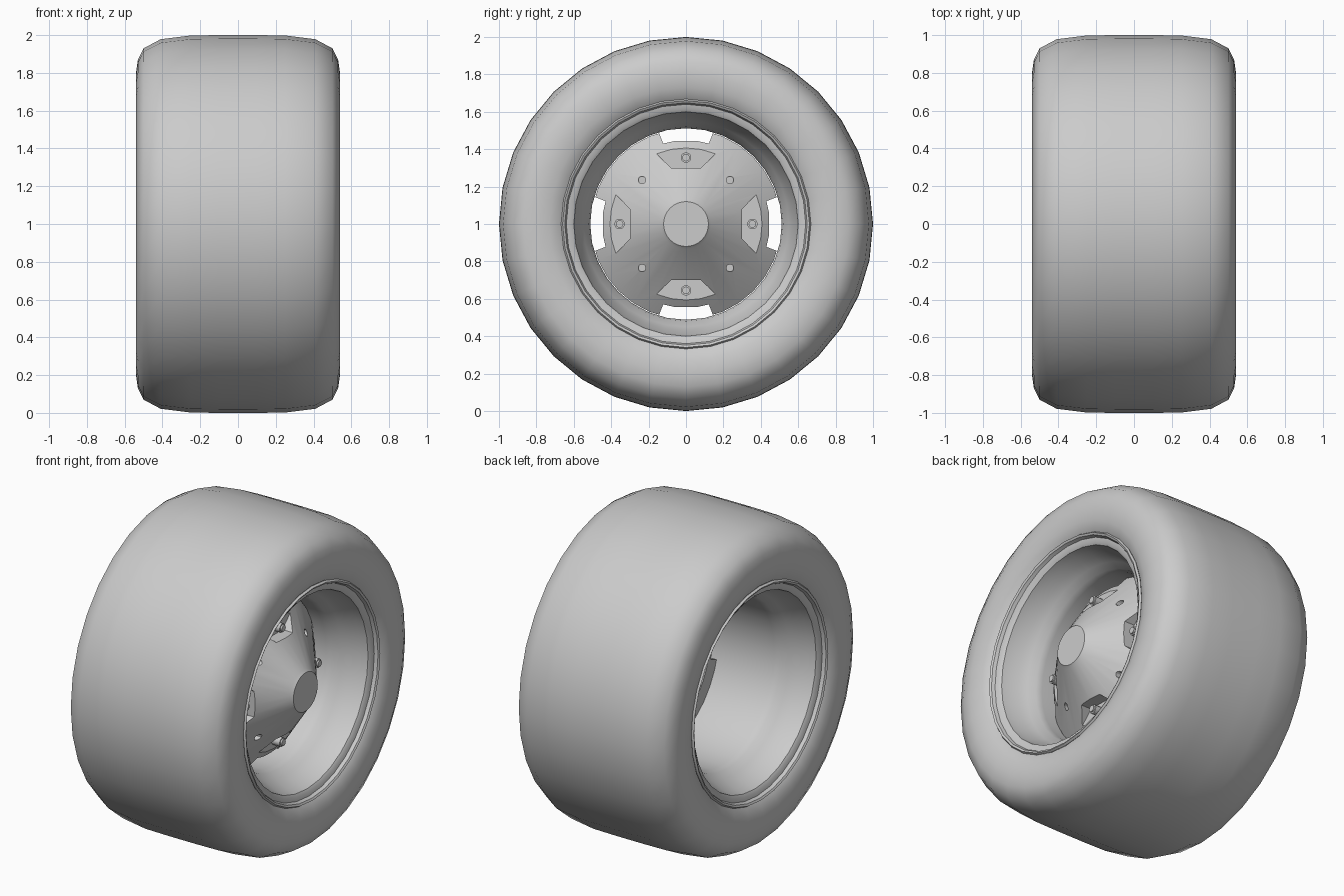
import bpy, bmesh, math
from mathutils import Matrix, Vector

if "Cube" in bpy.data.objects:
    bpy.data.objects.remove(bpy.data.objects["Cube"])

SEG = 32
CENTRE = Vector((0, 0, 1))


def finish(name, bm, angle=40):
    bmesh.ops.remove_doubles(bm, verts=bm.verts, dist=1e-5)
    bmesh.ops.recalc_face_normals(bm, faces=bm.faces)
    me = bpy.data.meshes.new(name)
    bm.to_mesh(me)
    bm.free()
    ob = bpy.data.objects.new(name, me)
    bpy.context.collection.objects.link(ob)
    if angle:
        smooth(ob, angle)
    return ob


def smooth(ob, angle):
    bpy.ops.object.select_all(action='DESELECT')
    ob.select_set(True)
    bpy.context.view_layer.objects.active = ob
    bpy.ops.object.shade_smooth_by_angle(angle=math.radians(angle))


def lathe(name, profile, angle=40, seg=SEG):
    """Spin a closed (x, radius) profile around the axle."""
    bm = bmesh.new()
    rings = []
    for i in range(seg):
        a = math.tau * i / seg
        rings.append([bm.verts.new(CENTRE + Vector((x, r * math.cos(a), r * math.sin(a))))
                      for x, r in profile])
    n = len(profile)
    for i in range(seg):
        p, q = rings[i], rings[(i + 1) % seg]
        for j in range(n):
            k = (j + 1) % n
            if profile[j][1] < 1e-3 and profile[k][1] < 1e-3:
                continue
            bm.faces.new((p[j], p[k], q[k], q[j]))
    bmesh.ops.dissolve_degenerate(bm, dist=1e-5, edges=bm.edges)
    return finish(name, bm, angle)


def prism(bm, outline, x0, x1, turn):
    """Extrude a (sideways, outward) outline along the axle, turned about it."""
    rot = Matrix.Rotation(turn, 3, 'X')
    lo = [bm.verts.new(CENTRE + rot @ Vector((x0, u, r))) for u, r in outline]
    hi = [bm.verts.new(CENTRE + rot @ Vector((x1, u, r))) for u, r in outline]
    n = len(outline)
    bm.faces.new(lo)
    bm.faces.new(hi)
    for i in range(n):
        j = (i + 1) % n
        bm.faces.new((lo[i], lo[j], hi[j], hi[i]))


def circle(r0, rad, n=12):
    return [(rad * math.cos(math.tau * i / n), r0 + rad * math.sin(math.tau * i / n))
            for i in range(n)]


def cut(ob, cutter):
    m = ob.modifiers.new("cut", 'BOOLEAN')
    m.operation = 'DIFFERENCE'
    m.solver = 'EXACT'
    m.object = cutter
    bpy.context.view_layer.objects.active = ob
    bpy.ops.object.modifier_apply(modifier=m.name)
    bpy.data.objects.remove(cutter, do_unlink=True)


def mirrored(half):
    """Add the other side of a half profile."""
    return half + [(-x, r) for x, r in reversed(half)]


# Tire: wide tread, rounded shoulders, bulging sidewalls
lathe("tire", mirrored([
    (0.44, 0.60), (0.48, 0.645), (0.51, 0.675), (0.53, 0.73), (0.54, 0.80),
    (0.53, 0.87), (0.50, 0.93), (0.41, 0.978), (0.25, 0.998), (0.10, 1.0)]), 60)

# Rim: rolled lip, stepped well and straight barrel
outer = [(0.0, 0.53), (0.30, 0.54), (0.40, 0.60), (0.47, 0.62), (0.47, 0.655)]
inner = [(0.505, 0.668), (0.517, 0.66), (0.51, 0.648), (0.49, 0.64), (0.485, 0.615),
         (0.475, 0.60), (0.43, 0.59), (0.38, 0.57), (0.33, 0.55), (0.29, 0.52),
         (0.25, 0.512)]
back_outer = [(-x, r) for x, r in reversed(outer[1:])]
back_inner = [(-x, r) for x, r in reversed(inner)]
lathe("rim", outer + inner + back_inner + back_outer, 35)

# Centre disc: shallow cone with a flat hub
disc = lathe("centre_disc", [
    (0.12, 0.0), (0.37, 0.0), (0.37, 0.12), (0.13, 0.42), (0.13, 0.508),
    (0.175, 0.508), (0.185, 0.495), (0.45, 0.135), (0.465, 0.12), (0.465, 0.0)][1:], 0)

# Cutters: edge slots, bolt pockets and small holes
slot = [(-0.122, 0.43), (-0.06, 0.444), (0.06, 0.444), (0.122, 0.43), (0.18, 0.58), (-0.18, 0.58)]
pocket = [(-0.08, 0.30), (0.08, 0.30), (0.16, 0.378), (0.16, 0.425), (-0.16, 0.425), (-0.16, 0.378)]
quarters = [i * math.pi / 2 for i in range(4)]
for outline, x0, x1, off in ((slot, -0.1, 0.6, 0), (pocket, 0.25, 0.6, 0),
                             (circle(0.333, 0.02), 0.27, 0.6, math.pi / 4)):
    bm = bmesh.new()
    for q in quarters:
        prism(bm, outline, x0, x1, q + off)
    c = finish("cutter", bm, 0)
    c.hide_render = True
    cut(disc, c)
smooth(disc, 30)

# Bolts: one standing in each pocket
bm = bmesh.new()
for q in quarters:
    prism(bm, circle(0.355, 0.028), 0.23, 0.305, q)
    prism(bm, circle(0.355, 0.020), 0.30, 0.315, q)
finish("bolts", bm, 35)
